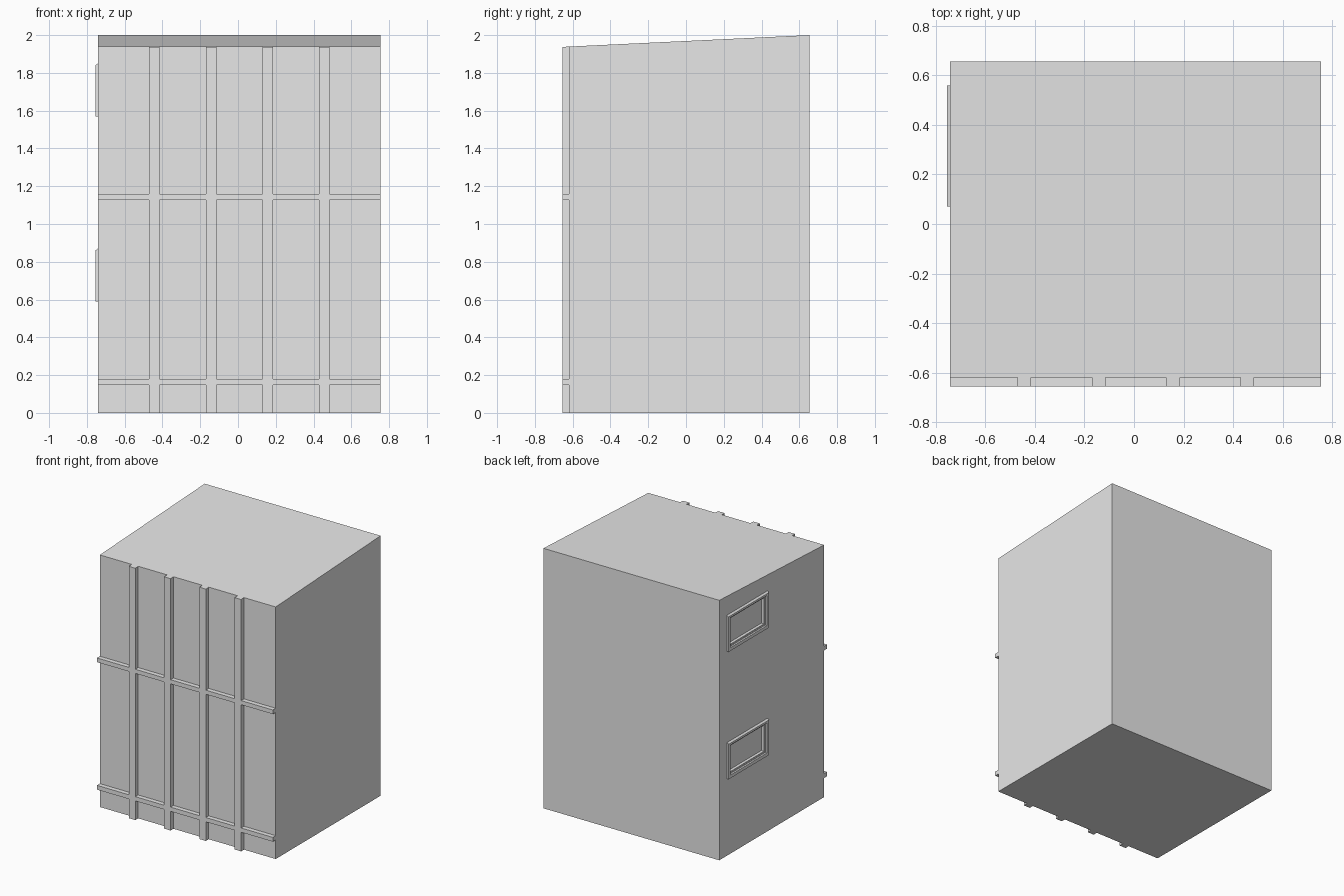
import bpy
import bmesh

if "Cube" in bpy.data.objects:
    bpy.data.objects.remove(bpy.data.objects["Cube"], do_unlink=True)

grey = bpy.data.materials.new("plain grey")
grey.use_nodes = True
grey.diffuse_color = (0.8, 0.8, 0.8, 1)
grey.node_tree.nodes["Principled BSDF"].inputs["Base Color"].default_value = (0.8, 0.8, 0.8, 1)

LEFT, RIGHT = 0.755, -0.742
BACK, WALL, FRONT = 0.655, -0.62, -0.655


def roof(y):
    """Height of the sloping roof at depth y."""
    return 1.9375 + (y - FRONT) / (BACK - FRONT) * 0.0625


def finish(name, bm):
    bmesh.ops.recalc_face_normals(bm, faces=bm.faces)
    mesh = bpy.data.meshes.new(name)
    bm.to_mesh(mesh)
    bm.free()
    mesh.materials.append(grey)
    obj = bpy.data.objects.new(name, mesh)
    bpy.context.collection.objects.link(obj)
    return obj


def block(name, x, y, z, sloped=False):
    """Box between limits; a sloped one runs up to the roof."""
    bm = bmesh.new()
    bmesh.ops.create_cube(bm, size=1)
    for v in bm.verts:
        up = v.co.z > 0
        v.co.x = x[v.co.x > 0]
        v.co.y = y[v.co.y > 0]
        v.co.z = roof(v.co.y) if up and sloped else z[up]
    return finish(name, bm)


# Main building with a sloping roof
body = block("building_body", (RIGHT, LEFT), (WALL, BACK), (0, 2), sloped=True)

# Vertical front ribs
ribs = [(x, x + 0.055) for x in (-0.47, -0.17, 0.13, 0.43)]
for i, span in enumerate(ribs):
    block(f"front_rib_{i + 1}", span, (FRONT, WALL), (0, 2), sloped=True)

# Horizontal bands, fitted between the ribs
starts = [RIGHT] + [r[1] for r in ribs]
ends = [r[0] for r in ribs] + [LEFT]
for level, z in (("lower", (0.147, 0.18)), ("upper", (1.128, 1.16))):
    for i, span in enumerate(zip(starts, ends)):
        block(f"{level}_band_{i + 1}", span, (FRONT, WALL), z)


def window(name, y0, y1, z0, z1):
    # Recess in the right wall
    cutter = block(name + "_cutter", (-0.8, -0.712), (y0 + 0.03, y1 - 0.03),
                   (z0 + 0.03, z1 - 0.03))
    cutter.hide_render = True
    cutter.hide_viewport = True
    cut = body.modifiers.new(name + "_recess", "BOOLEAN")
    cut.operation = "DIFFERENCE"
    cut.solver = "EXACT"
    cut.object = cutter

    # Stepped frame and pane from nested rectangles: inset, x, top drop
    steps = [(0, RIGHT, 0), (0, -0.755, 0.01), (0.025, -0.755, 0),
             (0.025, -0.74, 0), (0.04, -0.74, 0), (0.04, -0.718, 0)]
    bm = bmesh.new()
    rings = []
    for inset, x, drop in steps:
        a, b, c, d = y0 + inset, y1 - inset, z0 + inset, z1 - inset - drop
        rings.append([bm.verts.new((x, y, z)) for y, z in ((a, c), (b, c), (b, d), (a, d))])
    for r, s in zip(rings, rings[1:]):
        for i in range(4):
            j = (i + 1) % 4
            bm.faces.new((r[i], s[i], s[j], r[j]))
    bm.faces.new(rings[-1])
    obj = finish(name, bm)
    # Make the open shell face outwards
    if obj.data.polygons[-1].normal.x > 0:
        obj.data.flip_normals()


window("upper_window", 0.07, 0.56, 1.57, 1.85)
window("lower_window", 0.07, 0.56, 0.59, 0.87)
